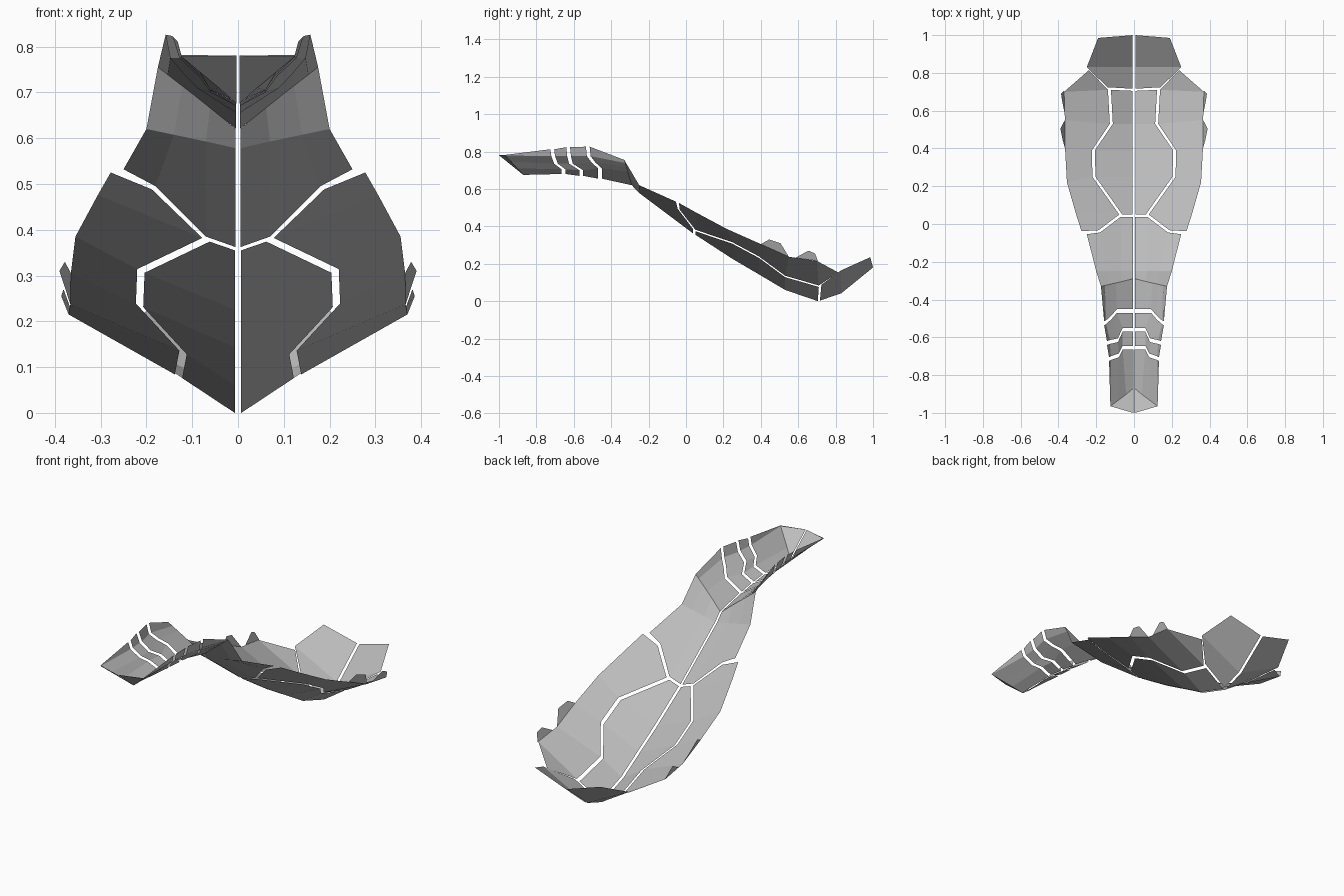
import bpy, bmesh

if "Cube" in bpy.data.objects:
    bpy.data.objects.remove(bpy.data.objects["Cube"])

# One light grey for every plate
mat = bpy.data.materials.new("light grey")
mat.diffuse_color = (0.5, 0.5, 0.5, 1)
mat.use_nodes = True
mat.node_tree.nodes["Principled BSDF"].inputs["Base Color"].default_value = mat.diffuse_color


def plate(name, rows, gap=0.007):
    """Skin between rows of points, mirrored across x with a keel slit of width 2*gap."""
    bm = bmesh.new()
    grid = [[bm.verts.new((max(x, gap), y, z)) for x, y, z in r] for r in rows]
    for r0, r1 in zip(grid, grid[1:]):
        for i in range(len(r0) - 1):
            bm.faces.new((r0[i], r0[i + 1], r1[i + 1], r1[i]))
    bmesh.ops.remove_doubles(bm, verts=bm.verts, dist=0.0005)
    bmesh.ops.recalc_face_normals(bm, faces=bm.faces)
    bm.normal_update()
    if sum(f.normal.z * f.calc_area() for f in bm.faces) < 0:
        bmesh.ops.reverse_faces(bm, faces=bm.faces)
    me = bpy.data.meshes.new(name)
    bm.to_mesh(me)
    bm.free()
    me.materials.append(mat)
    ob = bpy.data.objects.new(name, me)
    bpy.context.collection.objects.link(ob)
    m = ob.modifiers.new("mirror", 'MIRROR')
    m.use_mirror_merge = False
    return ob


def move(pts, dx=0, dy=0, dz=0):
    return [(x + dx if x > 0 else x, y + dy, z + dz) for x, y, z in pts]


# Shared seam lines
neck_seam = [(0, .05, .355), (.07, .05, .378), (.18, -.033, .488), (.25, -.042, .525)]
side_seam = [(.07, .05, .378), (.212, .25, .31), (.215, .39, .235),
             (.12, .53, .132), (.13, .71, .08)]
keel = [(0, .05, .355), (0, .25, .225), (0, .39, .143), (0, .53, .06), (0, .705, 0)]
rim = [(.306, .05, .476), (.355, .22, .385), (.365, .40, .305),
       (.366, .55, .237), (.37, .70, .215)]
fold = [(.175 * t, -.29 - .04 * t, .62 + .135 * t) for t in (0, .55, .72, .88, 1)]

# Neck plate between the head fold and the neck seam
neck_top = [(.175 * t, -.29 - .04 * t, .62 + .135 * t) for t in (0, .35, .7, 1)]
neck_mid = [(.2 * t, -.25, .578 + .042 * t) for t in (0, .35, .7, 1)]
plate("neck_plate", [neck_top, neck_mid, move(neck_seam, dy=-.012, dz=.007)], .005)

# Central belly plates
plate("belly_plate", list(zip(keel, move(side_seam, dx=-.008, dz=-.004))))

# Outer side plates, ending in a point beside the tail
inner = move(side_seam, dx=.008, dz=.004)
rows = [((.188, -.033, .488), (.278, -.038, .525))] + list(zip(inner, rim))
rows.append((inner[-1], (.238, .815, .153)))
plate("side_plate", rows)

# Tail plate, turned up at the end
plate("tail_plate", [
    [(0, .716, .003), (.14, .724, .088)],
    [(0, .83, .042), (.25, .83, .165)],
    [(0, 1, .18), (.19, .985, .235)]])

# Small upright fins on the rim
plate("front_fin", [[(.365, .40, .305), (.366, .55, .237)],
                    [(.378, .445, .33), (.39, .505, .31)]])
plate("rear_fin", [[(.367, .585, .232), (.37, .705, .215)],
                   [(.381, .655, .27), (.386, .69, .255)]])

# Head: three stepped seams divide it into bands
seams = [
    [(0, -.46, .655), (.09, -.46, .71), (.12, -.495, .742), (.148, -.52, .775), (.158, -.525, .826)],
    [(0, -.56, .67), (.06, -.56, .70), (.085, -.615, .735), (.128, -.625, .775), (.143, -.63, .823)],
    [(0, -.655, .68), (.06, -.655, .705), (.08, -.695, .735), (.122, -.71, .775), (.132, -.715, .812)]]
back = fold
for i, s in enumerate(seams):
    plate("head_band_%d" % (i + 1), [back, move(s, dy=.01)], .004)
    back = move(s, dy=-.01)

# Snout with its sloping end face
brow = [(0, -.87, .675), (.042, -.902, .71), (.084, -.934, .745),
        (.125, -.965, .779), (.125, -.965, .782)]
tip = [(0, -1, .78)] * 5
plate("snout", [back, brow, tip], .003)
